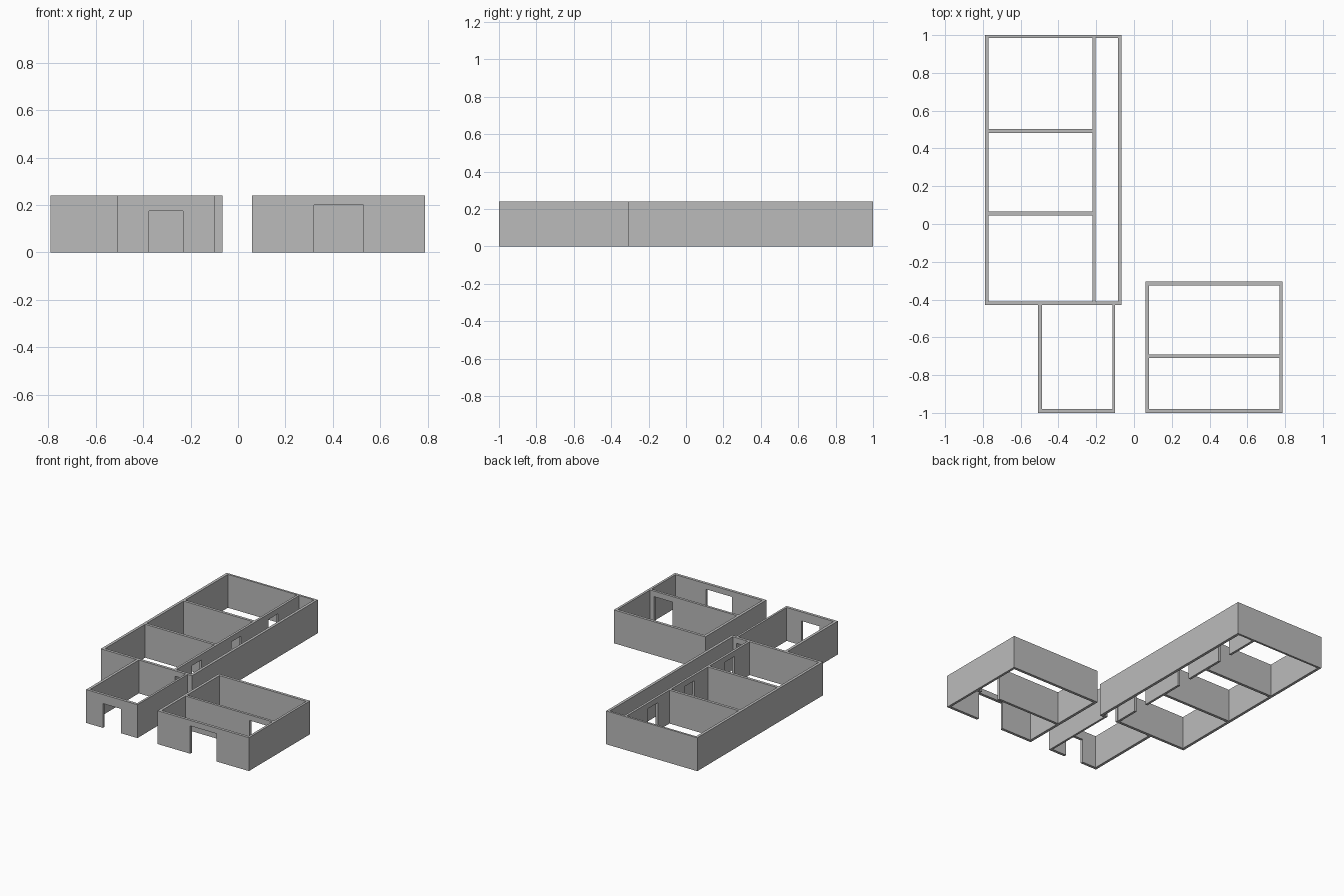
import bpy
import bmesh

cube = bpy.data.objects.get("Cube")
if cube:
    bpy.data.objects.remove(cube, do_unlink=True)

HEIGHT = 0.24
DOOR = 0.2

wall_grey = bpy.data.materials.new("wall_grey")
wall_grey.use_nodes = True
colour = (0.5, 0.5, 0.5, 1)
wall_grey.diffuse_color = colour
wall_grey.node_tree.nodes["Principled BSDF"].inputs["Base Color"].default_value = colour


def wall(name, axis, start, end, near, far, doors=()):
    """Extrude a wall elevation, notched from below by (start, end, height) doors."""
    outline = [(start, 0)]
    for a, b, h in doors:
        outline += [(a, 0), (a, h), (b, h), (b, 0)]
    outline += [(end, 0), (end, HEIGHT), (start, HEIGHT)]

    def place(u, depth, z):
        return (u, depth, z) if axis == "x" else (depth, u, z)

    bm = bmesh.new()
    face = bm.faces.new([bm.verts.new(place(u, near, z)) for u, z in outline])
    made = bmesh.ops.extrude_face_region(bm, geom=[face])["geom"]
    shift = place(0, far - near, 0)
    bmesh.ops.translate(bm, vec=shift, verts=[v for v in made if isinstance(v, bmesh.types.BMVert)])
    bmesh.ops.recalc_face_normals(bm, faces=bm.faces)
    mesh = bpy.data.meshes.new(name)
    bm.to_mesh(mesh)
    bm.free()
    mesh.materials.append(wall_grey)
    bpy.context.collection.objects.link(bpy.data.objects.new(name, mesh))


# Long wing: outer shell, corridor wall with a door per room, room dividers
wall("wing_outer_wall", "y", -0.43, 1, -0.79, -0.77)
wall("wing_corridor_outer_wall", "y", -0.43, 1, -0.085, -0.065)
wall("wing_back_wall", "x", -0.77, -0.085, 0.985, 1)
wall("wing_front_wall", "x", -0.77, -0.085, -0.43, -0.41, [(-0.2, -0.115, DOOR)])
corridor_doors = [(y - 0.055, y + 0.055, DOOR) for y in (-0.18, 0.27, 0.69)]
wall("corridor_wall", "y", -0.41, 0.985, -0.22, -0.203, corridor_doors)
for i, y in enumerate((0.055, 0.492)):
    wall(f"room_divider_{i + 1}", "x", -0.77, -0.22, y - 0.01, y + 0.01)

# Entrance hall in front of the wing
wall("hall_right_wall", "y", -1, -0.43, -0.508, -0.488)
wall("hall_left_wall", "y", -1, -0.43, -0.115, -0.1)
wall("hall_front_wall", "x", -0.488, -0.115, -1, -0.98, [(-0.375, -0.232, 0.175)])

# Separate two-room building
wall("annex_right_wall", "y", -1, -0.305, 0.06, 0.08)
wall("annex_left_wall", "y", -1, -0.305, 0.77, 0.787)
wall("annex_back_wall", "x", 0.08, 0.77, -0.325, -0.305)
wall("annex_front_wall", "x", 0.08, 0.77, -1, -0.98, [(0.32, 0.528, DOOR)])
wall("annex_divider", "x", 0.08, 0.77, -0.71, -0.692, [(0.59, 0.74, DOOR)])
